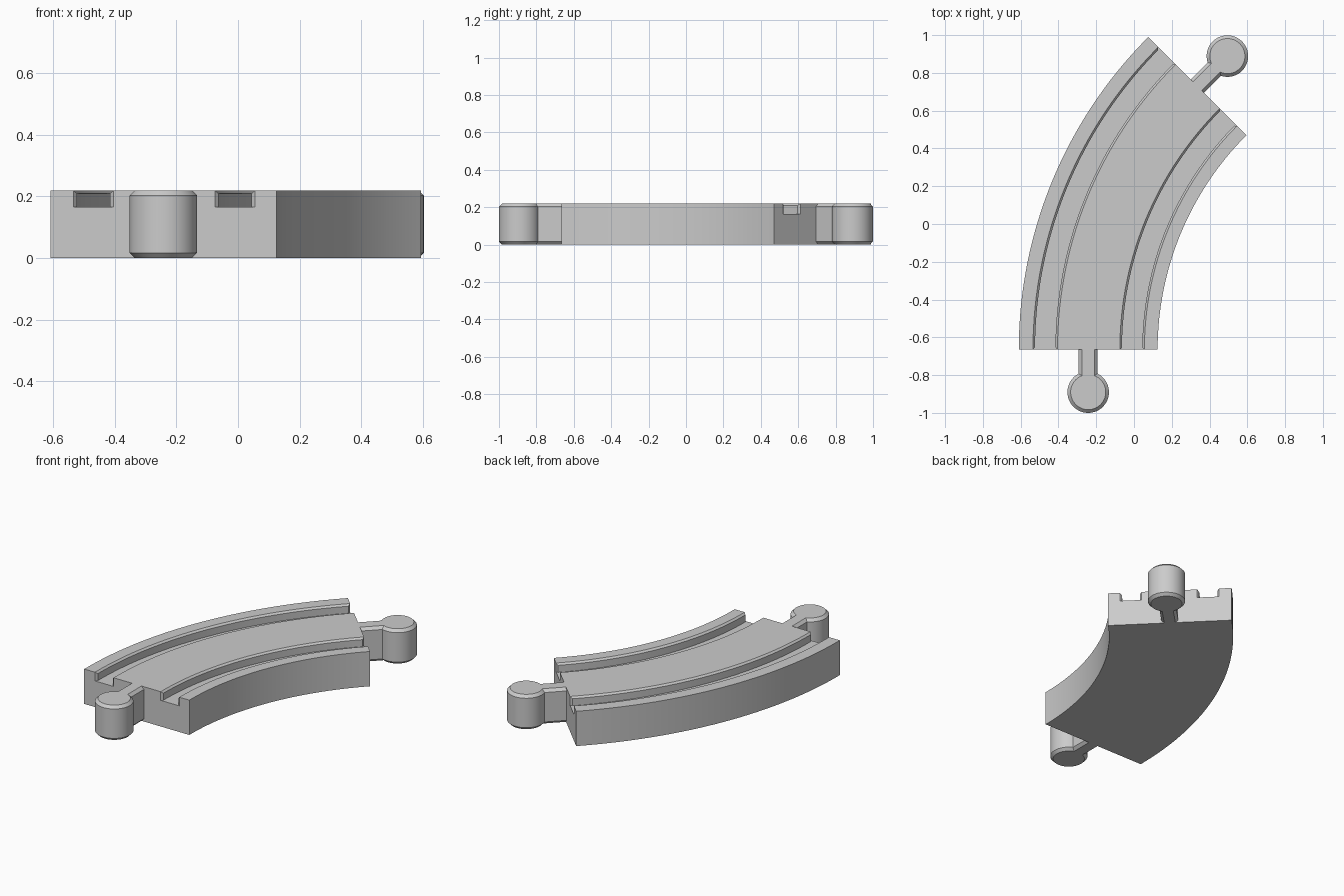
import bpy, bmesh, math

cube = bpy.data.objects.get("Cube")
if cube:
    bpy.data.objects.remove(cube, do_unlink=True)

HEIGHT = 0.22
CX, CY = 1.73, -0.665            # centre of the curve
LEFT, RIGHT = -0.61, 0.125       # track sides at the front end
SWEEP = math.radians(45)
STEPS = 32
MIDDLE = (LEFT + RIGHT) / 2

grey = bpy.data.materials.new("light grey")
grey.use_nodes = True
grey.diffuse_color = (0.6, 0.6, 0.6, 1)
grey.node_tree.nodes["Principled BSDF"].inputs["Base Color"].default_value = grey.diffuse_color


def on_track(x, z, angle, ahead=0):
    """Sweep a cross-section point round the curve, then move it along the tangent."""
    r = CX - x
    s, c = math.sin(angle), math.cos(angle)
    return (CX - r * c + ahead * s, CY + r * s + ahead * c, z)


def loft(name, rings, cap_ends=True, skip_last_side=False):
    """Join equal rings of points with faces and close both ends."""
    bm = bmesh.new()
    loops = [[bm.verts.new(p) for p in ring] for ring in rings]
    count = len(loops[0])
    for a, b in zip(loops, loops[1:]):
        for i in range(count - (1 if skip_last_side else 0)):
            j = (i + 1) % count
            bm.faces.new((a[i], a[j], b[j], b[i]))
    bm.faces.new(loops[0])
    bm.faces.new(loops[-1])
    bmesh.ops.remove_doubles(bm, verts=bm.verts, dist=0.0001)
    bmesh.ops.recalc_face_normals(bm, faces=bm.faces)
    mesh = bpy.data.meshes.new(name)
    bm.to_mesh(mesh)
    bm.free()
    mesh.materials.append(grey)
    obj = bpy.data.objects.new(name, mesh)
    bpy.context.collection.objects.link(obj)
    bpy.ops.object.select_all(action='DESELECT')
    obj.select_set(True)
    bpy.context.view_layer.objects.active = obj
    bpy.ops.object.shade_smooth_by_angle(angle=math.radians(30))
    return obj


# Track bed: grooved section with chamfered groove edges, flared at both ends
FLOOR, EDGE = 0.165, 0.011
GROOVES = [(-0.535, -0.405), (-0.075, 0.055)]


def section(cut):
    points = [(LEFT, 0), (LEFT, HEIGHT)]
    for a, b in GROOVES:
        points += [(a, HEIGHT), (a + cut, HEIGHT - cut), (a + cut, FLOOR),
                   (b - cut, FLOOR), (b - cut, HEIGHT - cut), (b, HEIGHT)]
    return points + [(RIGHT, HEIGHT), (RIGHT, 0)]


flare = EDGE / (CX - MIDDLE)
stations = [(0, 0)]
stations += [(flare + (SWEEP - 2 * flare) * i / STEPS, EDGE) for i in range(STEPS + 1)]
stations += [(SWEEP, 0)]
loft("track_bed", [[on_track(x, z, angle) for x, z in section(cut)]
                   for angle, cut in stations])

# Connectors: neck and round knob as one chamfered outline
KNOB, NECK, REACH, CHAMFER = 0.11, 0.05, 0.225, 0.017
KNOB_STEPS = 40


def outline(inset):
    half, radius = NECK - inset, KNOB - inset
    start = math.asin(half / radius)
    points = [(half, 0)]
    for i in range(KNOB_STEPS + 1):
        t = start + (2 * math.pi - 2 * start) * i / KNOB_STEPS
        points.append((radius * math.sin(t), REACH - radius * math.cos(t)))
    return points + [(-half, 0)]


levels = [(0, CHAMFER), (CHAMFER, 0), (HEIGHT - CHAMFER, 0), (HEIGHT, CHAMFER)]
for name, angle, way in (("front_connector", 0, -1), ("back_connector", SWEEP, 1)):
    loft(name, [[on_track(MIDDLE + u, z, angle, way * v) for u, v in outline(inset)]
                for z, inset in levels], skip_last_side=True)
